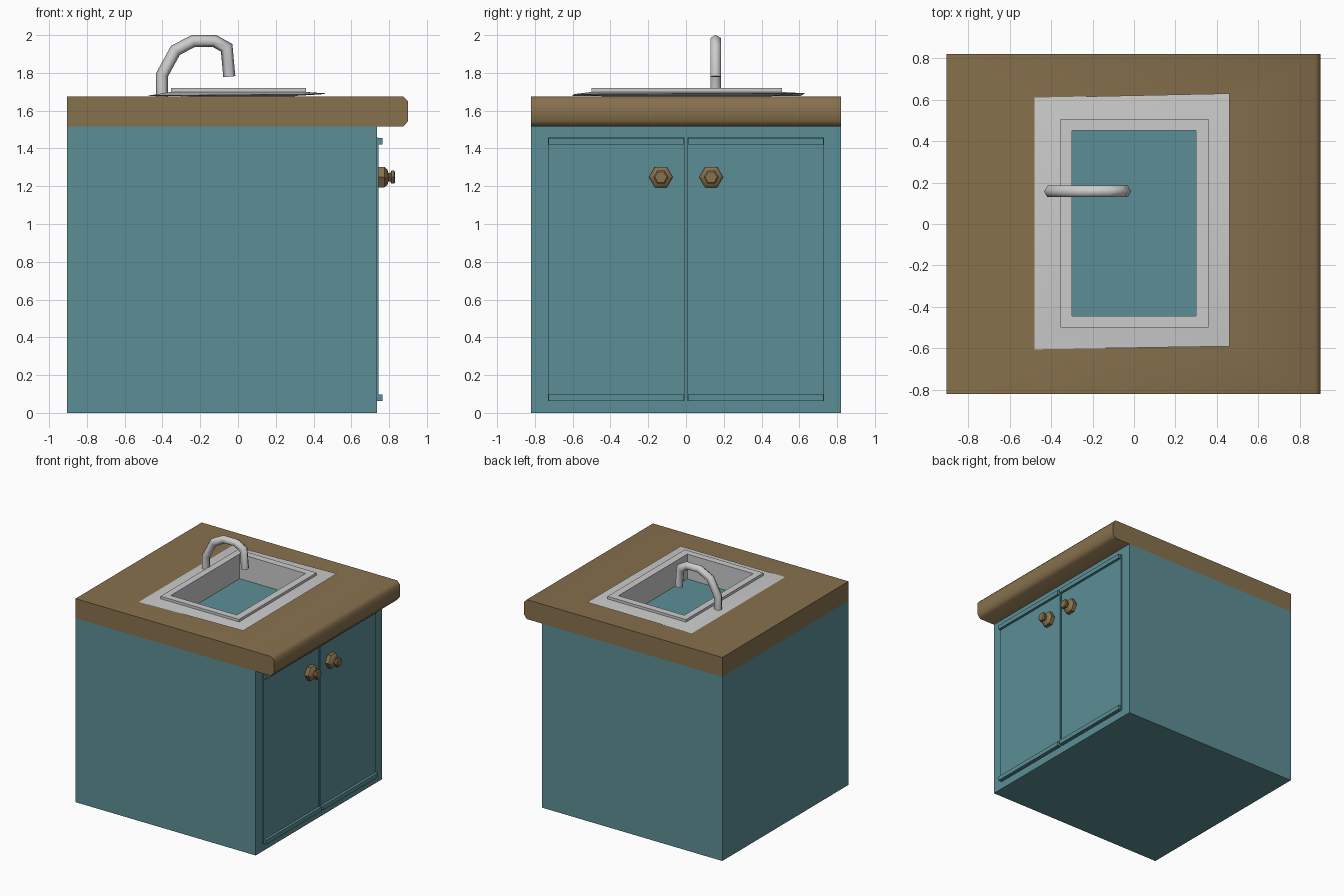
import bpy, bmesh
from math import cos, sin, pi
from mathutils import Vector

if "Cube" in bpy.data.objects:
    bpy.data.objects.remove(bpy.data.objects["Cube"])


def material(name, rgb):
    m = bpy.data.materials.new(name)
    m.diffuse_color = (*rgb, 1)
    m.use_nodes = True
    m.node_tree.nodes["Principled BSDF"].inputs["Base Color"].default_value = m.diffuse_color
    return m


teal = material("teal_paint", (0.107, 0.275, 0.305))
wood = material("brown_wood", (0.245, 0.165, 0.075))


def loft(name, rings, mat=None, caps=True, closed=False, smooth=0):
    """Skin a list of equal-length point rings into one object."""
    bm = bmesh.new()
    loops = [[bm.verts.new(p) for p in r] for r in rings]
    pairs = list(zip(loops, loops[1:]))
    if closed:
        pairs.append((loops[-1], loops[0]))
    for a, b in pairs:
        n = len(a)
        for i in range(n):
            j = (i + 1) % n
            bm.faces.new((a[i], a[j], b[j], b[i]))
    if caps:
        bm.faces.new(loops[0])
        bm.faces.new(loops[-1])
    bmesh.ops.recalc_face_normals(bm, faces=bm.faces)
    me = bpy.data.meshes.new(name)
    bm.to_mesh(me)
    bm.free()
    ob = bpy.data.objects.new(name, me)
    bpy.context.collection.objects.link(ob)
    if mat:
        me.materials.append(mat)
    if smooth:
        bpy.ops.object.select_all(action='DESELECT')
        ob.select_set(True)
        bpy.context.view_layer.objects.active = ob
        bpy.ops.object.shade_smooth_by_angle(angle=smooth)
    return ob


def rect(x0, x1, y0, y1, z):
    return [(x0, y0, z), (x1, y0, z), (x1, y1, z), (x0, y1, z)]


def box(name, x0, x1, y0, y1, z0, z1, mat):
    return loft(name, [rect(x0, x1, y0, y1, z0), rect(x0, x1, y0, y1, z1)], mat)


# Cabinet body
box("cabinet", -0.905, 0.735, -0.82, 0.82, 0, 1.515, teal)

# Countertop: chamfered front edge, opening for the basin
profile = [(-0.905, 1.515), (0.875, 1.515), (0.9, 1.545),
           (0.9, 1.65), (0.875, 1.675), (-0.905, 1.675)]
top = loft("countertop", [[(x, y, z) for x, z in profile] for y in (-0.82, 0.82)], wood)
cutter = box("basin_cutter", -0.305, 0.305, -0.45, 0.455, 1.4, 1.8, wood)
cutter.hide_render = True
cut = top.modifiers.new("basin_opening", 'BOOLEAN')
cut.operation, cut.solver, cut.object = 'DIFFERENCE', 'EXACT', cutter
bpy.ops.object.select_all(action='DESELECT')
top.select_set(True)
bpy.context.view_layer.objects.active = top
bpy.ops.object.modifier_apply(modifier=cut.name)
bpy.data.objects.remove(cutter)
bpy.ops.object.shade_smooth_by_angle(angle=0.9)

# Sink: slightly skewed flange, raised frame, basin walls
flange = [(-0.48, -0.605, 1.679), (0.46, -0.59, 1.688),
          (0.46, 0.63, 1.692), (-0.48, 0.61, 1.679)]
loft("sink", [rect(-0.303, 0.303, -0.448, 0.453, 1.515),
              rect(-0.303, 0.303, -0.448, 0.453, 1.678),
              flange,
              rect(-0.355, 0.36, -0.5, 0.507, 1.699),
              rect(-0.355, 0.36, -0.5, 0.507, 1.72),
              rect(-0.3, 0.3, -0.445, 0.45, 1.72),
              rect(-0.3, 0.3, -0.445, 0.45, 1.516)],
     caps=False, closed=True, smooth=0.5)

# Faucet: six-sided tube swept along a bent path
path = [Vector((x, 0.157, z)) for x, z in
        [(-0.402, 1.675), (-0.402, 1.79), (-0.331, 1.92), (-0.235, 1.969),
         (-0.125, 1.969), (-0.06, 1.933), (-0.046, 1.78)]]
rings = []
for i, p in enumerate(path):
    d_in = (p - path[max(i - 1, 0)]).normalized()
    d_out = (path[min(i + 1, len(path) - 1)] - p).normalized()
    t = (d_in + d_out).normalized()
    side = Vector((-t.z, 0, t.x))
    stretch = 1 / max(t.dot(d_out if d_out.length else d_in), 0.8)
    rings.append([p + side * 0.032 * stretch * cos(k * pi / 3)
                  + Vector((0, 0.032 * sin(k * pi / 3), 0)) for k in range(6)])
loft("faucet", rings, smooth=1.1)

# Doors with top and bottom rails, and six-sided turned knobs
knob = [(0.74, 0.063), (0.775, 0.063), (0.792, 0.045), (0.796, 0.026),
        (0.806, 0.026), (0.812, 0.04), (0.825, 0.04), (0.832, 0.032)]
for label, s in (("left", -1), ("right", 1)):
    y0, y1 = sorted((s * 0.008, s * 0.73))
    box(label + "_door", 0.73, 0.745, y0, y1, 0.062, 1.457, teal)
    for part, z in (("bottom", 0.063), ("top", 1.421)):
        box(f"{label}_door_{part}_rail", 0.74, 0.766, y0 + 0.003, y1 - 0.003,
            z, z + 0.035, teal)
    loft(label + "_knob",
         [[(x, s * 0.133 + r * cos(k * pi / 3), 1.248 + r * sin(k * pi / 3))
           for k in range(6)] for x, r in knob], wood, smooth=0.7)
